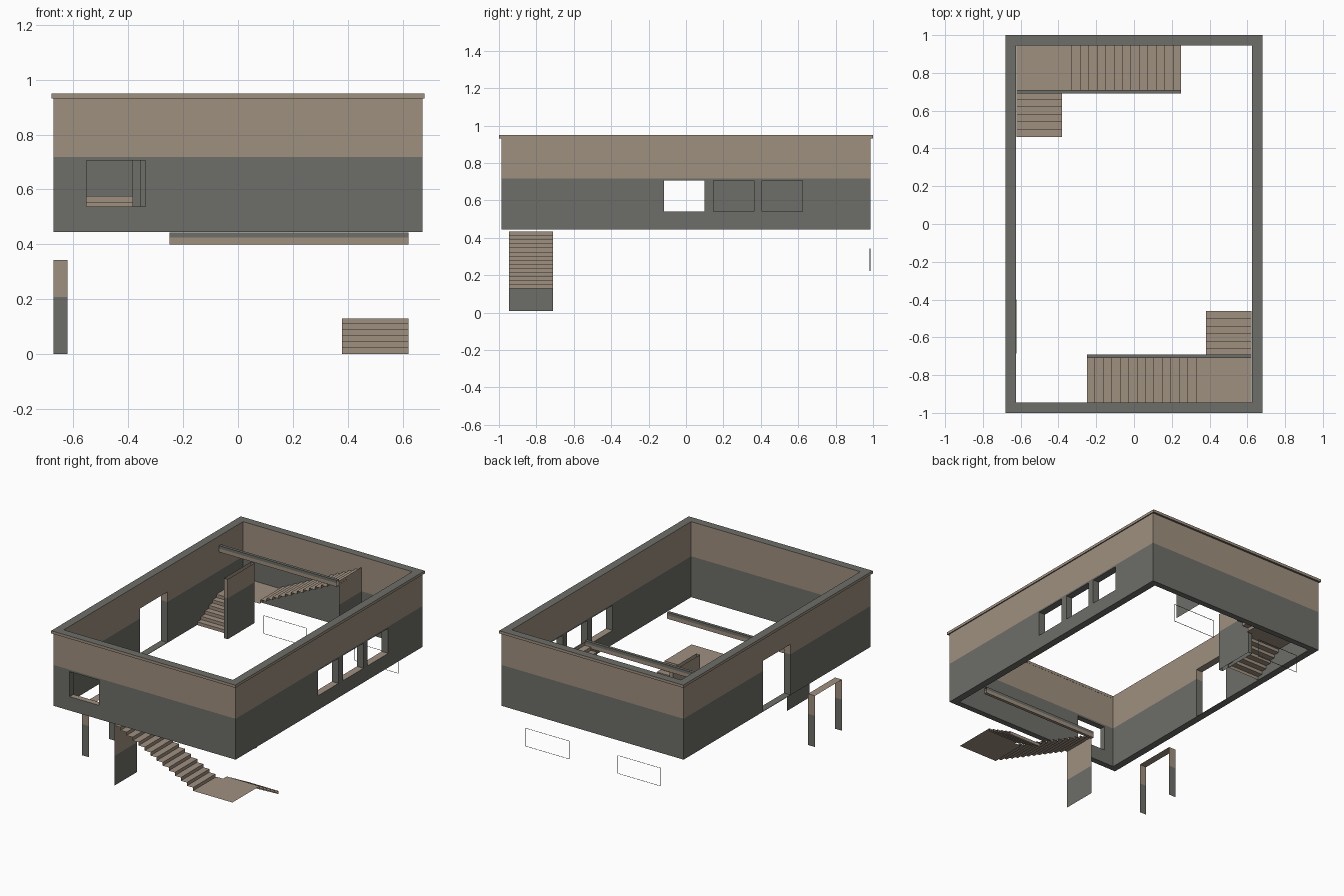
import bpy, bmesh
from mathutils import Vector, Matrix

if "Cube" in bpy.data.objects:
    bpy.data.objects.remove(bpy.data.objects["Cube"])


def material(name, rgb):
    m = bpy.data.materials.new(name)
    m.diffuse_color = (*rgb, 1)
    m.use_nodes = True
    m.node_tree.nodes["Principled BSDF"].inputs["Base Color"].default_value = m.diffuse_color
    return m


TAN = material("tan_plaster", (0.345, 0.278, 0.212))
GREY = material("dark_grey_plaster", (0.155, 0.155, 0.138))
FLOOR = 0.445          # height of the upper storey
LINE = 0.718           # paint line on the upper storey
LOW_LINE = 0.208       # paint line on the lower storey


def box(bm, x0, x1, y0, y1, z0, z1):
    mat = Matrix.Translation(((x0 + x1) / 2, (y0 + y1) / 2, (z0 + z1) / 2)) @ \
        Matrix.Diagonal((x1 - x0, y1 - y0, z1 - z0, 1))
    bmesh.ops.create_cube(bm, size=1, matrix=mat)


def quad(bm, *pts):
    bm.faces.new([bm.verts.new(p) for p in pts])


def finish(name, bm, rule, line=None, turn=False, lift=0):
    """Split at the paint line, colour faces by rule (True = grey), make the object."""
    if line is not None:
        bmesh.ops.bisect_plane(bm, geom=bm.verts[:] + bm.edges[:] + bm.faces[:],
                               plane_co=(0, 0, line), plane_no=(0, 0, 1))
    bm.normal_update()
    for f in bm.faces:
        f.material_index = 1 if rule(f.calc_center_median(), f.normal) else 0
    if turn:
        bm.transform(Matrix.Rotation(3.14159265, 4, 'Z'))
    bm.transform(Matrix.Translation((0, 0, lift)))
    me = bpy.data.meshes.new(name)
    bm.to_mesh(me)
    bm.free()
    me.materials.append(TAN)
    me.materials.append(GREY)
    ob = bpy.data.objects.new(name, me)
    bpy.context.collection.objects.link(ob)
    return ob


# --- upper storey walls with window and door openings
bm = bmesh.new()
box(bm, -0.673, 0.673, -0.986, 0.986, FLOOR, 0.932)
walls = finish("raw_walls", bm, lambda c, n: False)
cuts = [(-0.625, 0.625, -0.947, 0.947, 0.3, 1.1),          # room
        (-0.553, -0.338, -1.1, -0.9, 0.538, 0.705),        # front window
        (-0.8, -0.55, -0.14, 0.148, FLOOR + 0.003, 0.785)]  # side door
cuts += [(0.55, 0.8, y, y + 0.217, 0.54, 0.707) for y in (-0.118, 0.146, 0.407)]
cutters = []
for c in cuts:
    bm = bmesh.new()
    box(bm, *c)
    cut = finish("cutter", bm, lambda c, n: False)
    cut.hide_render = True
    cutters.append(cut)
    mod = walls.modifiers.new("opening", 'BOOLEAN')
    mod.operation, mod.solver, mod.object = 'DIFFERENCE', 'EXACT', cut
bpy.context.view_layer.update()
dg = bpy.context.evaluated_depsgraph_get()
bm = bmesh.new()
bm.from_mesh(bpy.data.meshes.new_from_object(walls.evaluated_get(dg)))
for o in cutters + [walls]:
    bpy.data.objects.remove(o)


def wall_rule(c, n):
    sill = n.z > 0.9 and 0.5 < c.z < 0.6
    return c.z < LINE and not sill


finish("upper_walls", bm, wall_rule, LINE)

# --- coping around the top of the walls
bm = bmesh.new()
for s in (-1, 1):
    box(bm, -0.68, 0.68, *sorted((s * 0.946, s * 1.0)), 0.932, 0.95)
    box(bm, *sorted((s * 0.625, s * 0.68)), -0.946, 0.946, 0.932, 0.95)
finish("wall_coping", bm, lambda c, n: abs(n.z) > 0.5)

# --- two identical stairs, the back one turned half round and one storey up
RISE = 0.1302 / 6
for label, turn, lift, line in (("front", False, 0, LOW_LINE),
                                ("back", True, FLOOR, LINE - FLOOR)):
    bm = bmesh.new()
    x0, x1, y0, y1 = 0.38, 0.622, -0.947, -0.71
    # short flight
    for i in range(6):
        ya, yb, z = -0.46 - i * 0.04, -0.50 - i * 0.04, (i + 1) * RISE
        quad(bm, (x0, ya, z - RISE), (x0, ya, z), (x1, ya, z), (x1, ya, z - RISE))
        quad(bm, (x0, ya, z), (x0, yb, z), (x1, yb, z), (x1, ya, z))
    # landing
    z = 6 * RISE
    quad(bm, (0.33, y0, z), (x1, y0, z), (x1, -0.70, z), (0.33, -0.70, z))
    # long flight
    run = 0.58 / 13
    for i in range(14):
        xa, xb, zb = 0.33 - i * run, 0.33 - (i + 1) * run, z + (i + 1) * RISE
        quad(bm, (xa, y0, zb - RISE), (xa, y1, zb - RISE), (xa, y1, zb), (xa, y0, zb))
        if i < 13:
            quad(bm, (xb, y0, zb), (xa, y0, zb), (xa, y1, zb), (xb, y1, zb))
    finish(label + "_stairs", bm, lambda c, n: False, None, turn, lift)

    # wall under the top of the stairs
    bm = bmesh.new()
    quad(bm, (-0.25, y0, 0.01), (-0.25, y0, 0.412), (-0.25, y1, 0.412), (-0.25, y1, 0.01))
    finish(label + "_stair_end_wall", bm, lambda c, n: c.z < line, line, turn, lift)

    # beam beside the stairs
    bm = bmesh.new()
    box(bm, -0.25, 0.622, -0.71, -0.69, 0.40, 0.443)
    bmesh.ops.delete(bm, geom=[f for f in bm.faces if abs(f.normal.x) > 0.5],
                     context='FACES_ONLY')
    finish(label + "_stair_beam", bm, lambda c, n: n.z > 0.5 or c.z > 0.424,
           0.424, turn, lift)

# --- open-topped partition beside the upper short flight
bm = bmesh.new()
box(bm, -0.384, -0.356, 0.40, 0.685, FLOOR, 0.845)
bmesh.ops.delete(bm, geom=[f for f in bm.faces if abs(f.normal.z) > 0.5],
                 context='FACES_ONLY')
finish("stair_partition", bm, lambda c, n: c.z < LINE, LINE)

# --- lower door lining: two jambs and a lintel
bm = bmesh.new()
xa, xb, ya, yb, zt = -0.673, -0.622, -0.685, -0.40, 0.342
for y in (ya, yb):
    quad(bm, (xa, y, 0), (xb, y, 0), (xb, y, zt), (xa, y, zt))
quad(bm, (xa, ya, zt), (xb, ya, zt), (xb, yb, zt), (xa, yb, zt))
bmesh.ops.delete(bm, geom=[f for f in bm.faces if f.calc_center_median().z > 0.34],
                 context='FACES_ONLY')
quad(bm, (xa, ya, zt), (xa, yb, zt), (xb, yb, zt), (xb, ya, zt))
finish("lower_door_lining", bm, lambda c, n: c.z < LOW_LINE, LOW_LINE)

# --- thin edges of the two lower back windows
bm = bmesh.new()
for a, b in ((-0.497, -0.185), (0.175, 0.497)):
    p = [(a, 0.222), (b, 0.222), (b, 0.342), (a, 0.342)]
    for (xa, za), (xb, zb) in zip(p, p[1:] + p[:1]):
        quad(bm, (xa, 0.981, za), (xb, 0.981, zb), (xb, 0.986, zb), (xa, 0.986, za))
finish("lower_window_edges", bm, lambda c, n: True)
